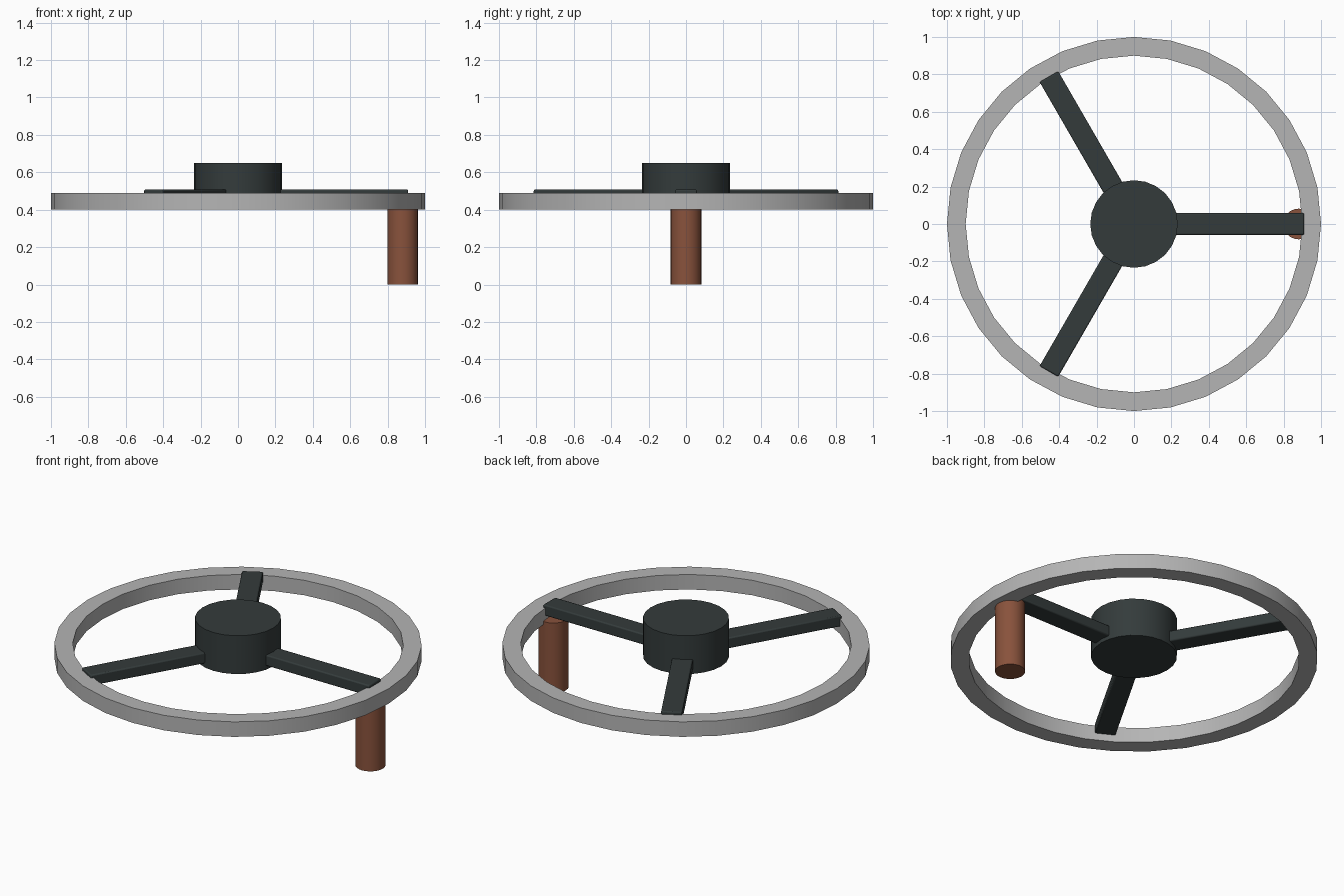
import bpy
import math

cube = bpy.data.objects.get("Cube")
if cube:
    bpy.data.objects.remove(cube, do_unlink=True)


def material(name, color):
    mat = bpy.data.materials.new(name)
    mat.use_nodes = True
    mat.diffuse_color = (*color, 1)
    mat.node_tree.nodes["Principled BSDF"].inputs["Base Color"].default_value = (*color, 1)
    return mat


steel = material("light grey steel", (0.46, 0.46, 0.46))
iron = material("dark grey iron", (0.034, 0.044, 0.044))
wood = material("brown wood", (0.25, 0.085, 0.045))


def finish(name, mat, bevel=0):
    obj = bpy.context.object
    obj.name = name
    obj.data.materials.append(mat)
    if bevel:
        mod = obj.modifiers.new("soft edges", "BEVEL")
        mod.width = bevel
        mod.segments = 2
    bpy.ops.object.shade_smooth_by_angle(angle=math.radians(35))
    return obj


def cylinder(name, mat, radius, bottom, top, x=0, sides=24):
    bpy.ops.mesh.primitive_cylinder_add(
        vertices=sides, radius=radius, depth=top - bottom,
        location=(x, 0, (bottom + top) / 2))
    return finish(name, mat)


# Rim: a rectangular section swept around the centre
SIDES = 32
section = [(1, 0.4), (1, 0.49), (0.9, 0.49), (0.9, 0.4)]
verts, faces = [], []
for i in range(SIDES):
    a = math.tau * i / SIDES
    verts += [(r * math.cos(a), r * math.sin(a), z) for r, z in section]
    j = (i + 1) % SIDES
    for k in range(4):
        n = (k + 1) % 4
        faces.append((4 * i + k, 4 * j + k, 4 * j + n, 4 * i + n))
mesh = bpy.data.meshes.new("rim")
mesh.from_pydata(verts, [], faces)
rim = bpy.data.objects.new("rim", mesh)
bpy.context.collection.objects.link(rim)
bpy.ops.object.select_all(action="DESELECT")
rim.select_set(True)
bpy.context.view_layer.objects.active = rim
finish("rim", steel)

# Hub and handle
cylinder("hub", iron, 0.234, 0.42, 0.65)
cylinder("handle", wood, 0.082, 0, 0.42, x=0.88)

# Three spokes, slightly proud of the rim
for i, name in enumerate(("handle_spoke", "back_spoke", "front_spoke")):
    a = math.tau * i / 3
    bpy.ops.mesh.primitive_cube_add(
        size=1, location=(0.51 * math.cos(a), 0.51 * math.sin(a), 0.475),
        rotation=(0, 0, a))
    spoke = bpy.context.object
    spoke.scale = (0.8, 0.115, 0.065)
    bpy.ops.object.transform_apply(location=False, rotation=False, scale=True)
    finish(name, iron, bevel=0.007)
